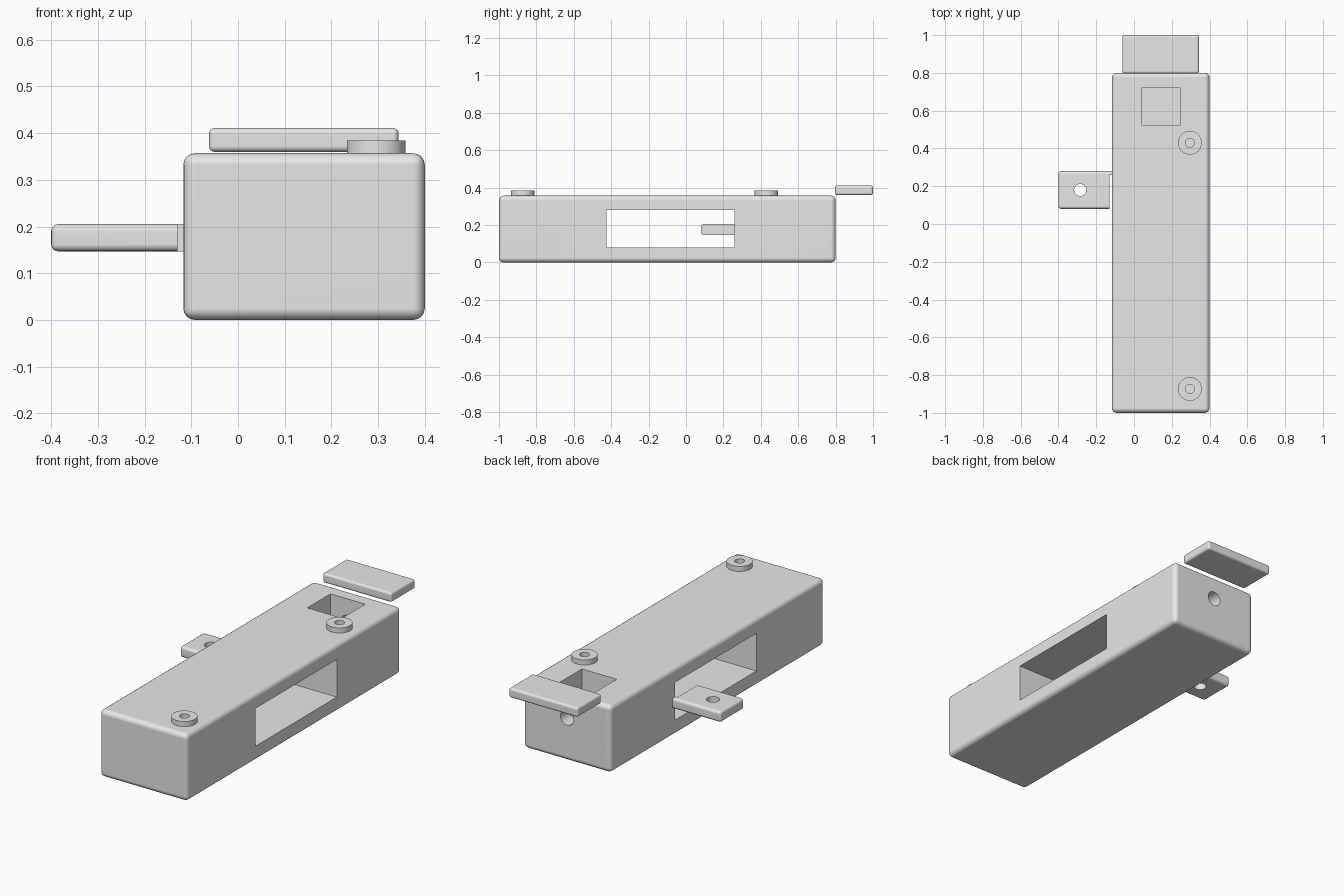
import bpy
import bmesh
from mathutils import Matrix, Vector

cube = bpy.data.objects.get("Cube")
if cube:
    bpy.data.objects.remove(cube, do_unlink=True)

grey = bpy.data.materials.new("plain grey")
grey.use_nodes = True
grey.diffuse_color = (0.8, 0.8, 0.8, 1)
grey.node_tree.nodes["Principled BSDF"].inputs["Base Color"].default_value = (0.8, 0.8, 0.8, 1)


def finish_mesh(name, bm):
    mesh = bpy.data.meshes.new(name)
    bm.to_mesh(mesh)
    bm.free()
    mesh.materials.append(grey)
    obj = bpy.data.objects.new(name, mesh)
    bpy.context.collection.objects.link(obj)
    return obj


def box(name, low, high, bevel=0):
    low, high = Vector(low), Vector(high)
    bm = bmesh.new()
    matrix = Matrix.Translation((low + high) / 2) @ Matrix.Diagonal((*(high - low), 1))
    bmesh.ops.create_cube(bm, size=1, matrix=matrix)
    if bevel:
        bmesh.ops.bevel(bm, geom=bm.edges[:], offset=bevel, segments=4,
                        profile=0.5, affect='EDGES')
    return finish_mesh(name, bm)


def cylinder(name, centre, radius, depth, axis='Z'):
    bm = bmesh.new()
    turn = Matrix.Rotation(1.570796, 4, 'X') if axis == 'Y' else Matrix()
    bmesh.ops.create_cone(bm, cap_ends=True, segments=32, radius1=radius, radius2=radius,
                          depth=depth, matrix=Matrix.Translation(centre) @ turn)
    return finish_mesh(name, bm)


def activate(obj):
    bpy.ops.object.select_all(action='DESELECT')
    obj.select_set(True)
    bpy.context.view_layer.objects.active = obj


def combine(obj, other, operation='DIFFERENCE'):
    activate(obj)
    mod = obj.modifiers.new("combine", 'BOOLEAN')
    mod.operation, mod.solver, mod.object = operation, 'EXACT', other
    bpy.ops.object.modifier_apply(modifier=mod.name)
    bpy.data.objects.remove(other, do_unlink=True)


def smooth(obj):
    activate(obj)
    bpy.ops.object.shade_smooth_by_angle()
    mod = obj.modifiers.new("flat faces", 'WEIGHTED_NORMAL')
    mod.keep_sharp = True


MID_X = 0.14
TOP = 0.357

# Main block, with the side tab joined on before the window is cut through both
body = box("body", (-0.117, -1, 0), (0.4, 0.8, TOP), 0.025)
tab = box("side_tab", (-0.4, 0.08, 0.147), (-0.05, 0.28, 0.205), 0.015)
combine(tab, cylinder("tab_hole", (-0.285, 0.18, 0.18), 0.032, 0.2))
combine(body, tab, 'UNION')
combine(body, box("window", (-0.13, -0.425, 0.08), (0.5, 0.26, 0.28)))

# Square pocket in the top, reached by a round hole from the back
combine(body, box("pocket", (0.04, 0.525, 0.15), (0.245, 0.72, 0.5)))
combine(body, cylinder("back_hole", (MID_X, 0.76, 0.23), 0.039, 0.2, 'Y'))
smooth(body)

# Loose cover plate behind the block
smooth(box("cover_plate", (-0.062, 0.797, 0.36), (0.344, 1, 0.411), 0.012))

# Ring bosses on the top
for name, y in (("front_ring", -0.873), ("back_ring", 0.43)):
    ring = cylinder(name, (0.296, y, TOP + 0.012), 0.063, 0.03)
    combine(ring, cylinder("ring_hole", (0.296, y, TOP), 0.024, 0.2))
    smooth(ring)
